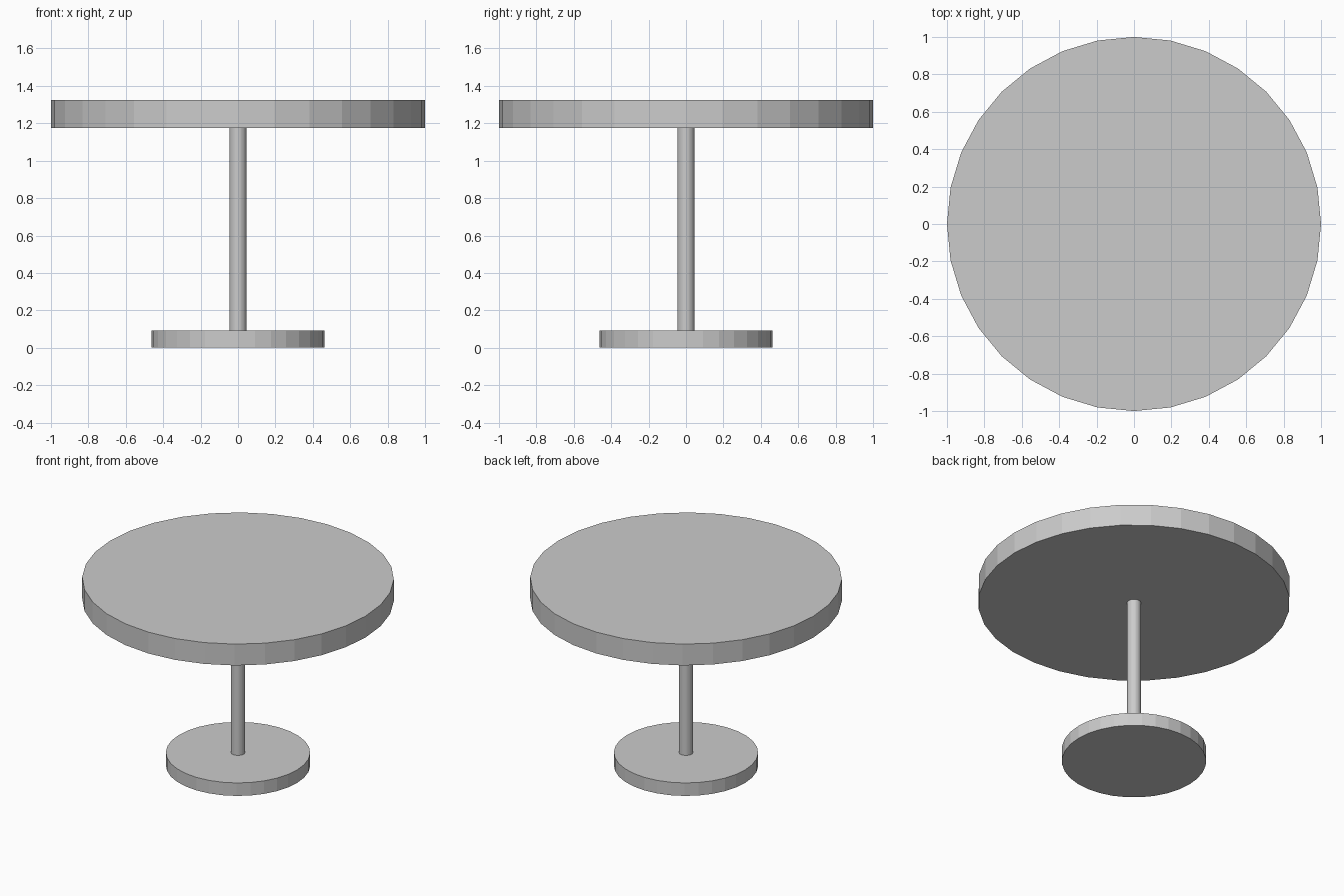
import bpy

if "Cube" in bpy.data.objects:
    bpy.data.objects.remove(bpy.data.objects["Cube"])


def disc(name, radius, z0, z1, sides=32):
    bpy.ops.mesh.primitive_cylinder_add(
        vertices=sides, radius=radius, depth=z1 - z0,
        location=(0, 0, (z0 + z1) / 2))
    obj = bpy.context.object
    obj.name = name
    return obj


# Round foot, slim column and wide top, all flat faceted
disc("base", 0.463, 0.0, 0.092)
disc("column", 0.045, 0.09, 1.176)
disc("table_top", 1.0, 1.174, 1.325)
